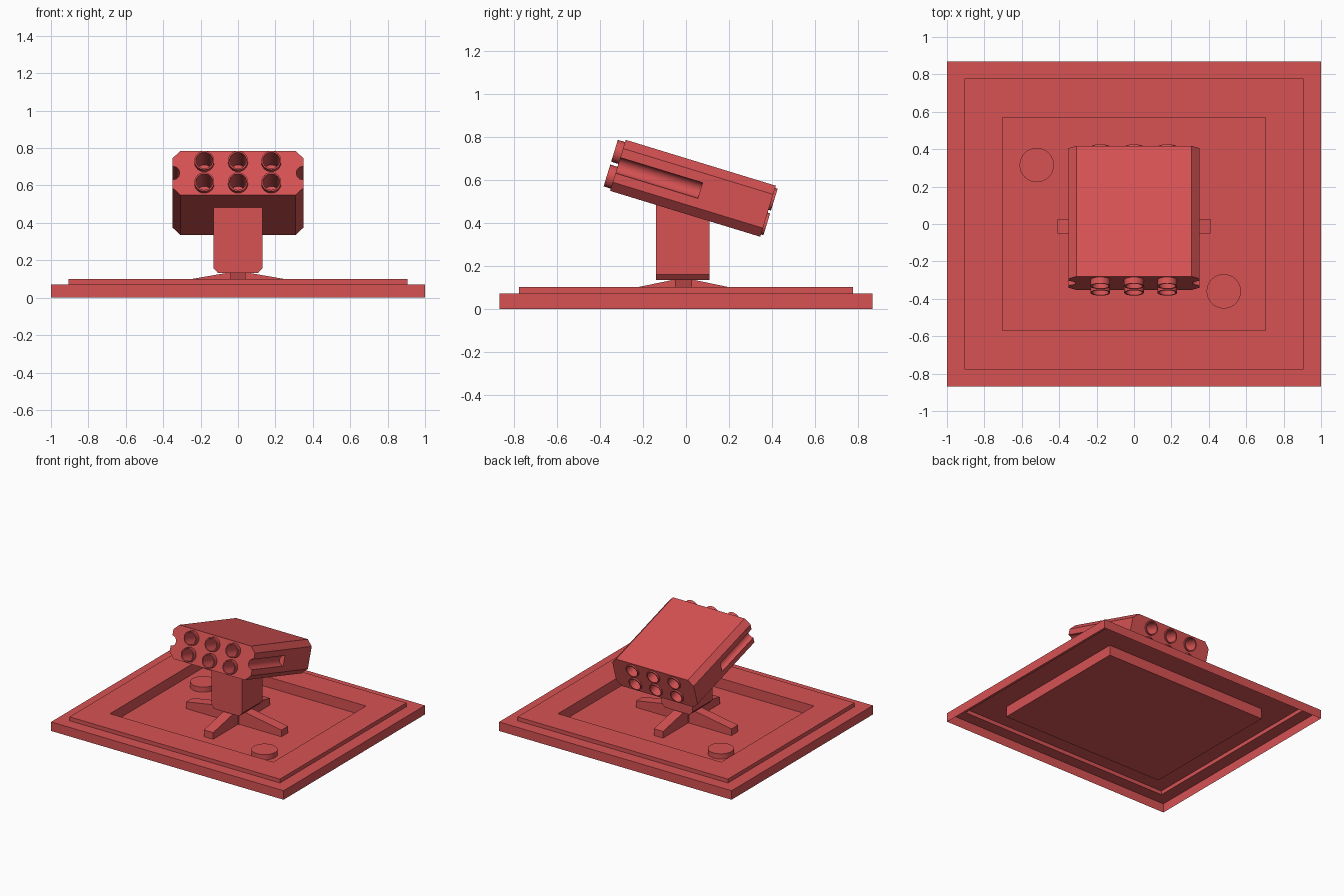
import bpy, bmesh, math
from mathutils import Matrix, Vector

cube = bpy.data.objects.get("Cube")
if cube:
    bpy.data.objects.remove(cube, do_unlink=True)

red = bpy.data.materials.new("coral_red")
red.use_nodes = True
colour = (0.68, 0.085, 0.088, 1)
red.diffuse_color = colour
red.node_tree.nodes["Principled BSDF"].inputs["Base Color"].default_value = colour


def finish(name, bm, smooth=False, fix_normals=True):
    if fix_normals:
        bmesh.ops.recalc_face_normals(bm, faces=bm.faces)
    mesh = bpy.data.meshes.new(name)
    bm.to_mesh(mesh)
    bm.free()
    mesh.materials.append(red)
    obj = bpy.data.objects.new(name, mesh)
    bpy.context.collection.objects.link(obj)
    if smooth:
        bpy.ops.object.select_all(action="DESELECT")
        obj.select_set(True)
        bpy.context.view_layer.objects.active = obj
        bpy.ops.object.shade_smooth_by_angle(angle=math.radians(35))
    return obj


def extrude_profile(bm, points, offset):
    """Closed prism from a flat outline swept along offset."""
    face = bm.faces.new([bm.verts.new(p) for p in points])
    result = bmesh.ops.extrude_face_region(bm, geom=[face], use_keep_orig=True)
    moved = [g for g in result["geom"] if isinstance(g, bmesh.types.BMVert)]
    bmesh.ops.translate(bm, vec=offset, verts=moved)


def rod(bm, x, z, y0, y1, radius, sides=24):
    """Closed cylinder lying along y."""
    place = Matrix.Translation((x, (y0 + y1) / 2, z)) @ Matrix.Rotation(math.pi / 2, 4, "X")
    bmesh.ops.create_cone(bm, cap_ends=True, segments=sides, radius1=radius,
                          radius2=radius, depth=abs(y1 - y0), matrix=place)


# Base: thin stepped shell with a sunken floor, open underneath
FLOOR = 0.02
bm = bmesh.new()
rings = []
for hx, hy, z in [(1, 0.868, 0), (1, 0.868, 0.07), (0.905, 0.777, 0.07),
                  (0.905, 0.777, 0.1), (0.702, 0.57, 0.1), (0.702, 0.57, FLOOR)]:
    rings.append([bm.verts.new((sx * hx, sy * hy, z))
                  for sx, sy in ((-1, -1), (1, -1), (1, 1), (-1, 1))])
for low, high in zip(rings, rings[1:]):
    for i in range(4):
        j = (i + 1) % 4
        bm.faces.new((low[i], low[j], high[j], high[i]))
bm.faces.new(rings[-1])
finish("stepped_base", bm, fix_normals=False)

# Round pads on the sunken floor
for name, x, y in (("rear_pad", -0.52, 0.315), ("front_pad", 0.48, -0.36)):
    bm = bmesh.new()
    bmesh.ops.create_cone(bm, cap_ends=True, segments=32, radius1=0.092, radius2=0.092,
                          depth=0.04, matrix=Matrix.Translation((x, y, FLOOR + 0.02)))
    finish(name, bm, smooth=True)

# Four sloping feet around a square hub
CENTRE_Y = -0.012
HUB = 0.045
bm = bmesh.new()
bmesh.ops.create_cube(bm, size=1, matrix=Matrix.Translation((0, CENTRE_Y, (FLOOR + 0.135) / 2))
                      @ Matrix.Diagonal((2 * HUB, 2 * HUB, 0.135 - FLOOR, 1)))
finish("hub", bm)
for name, turn, reach in (("left_foot", 0, 0.41), ("rear_foot", 1, 0.35),
                          ("right_foot", 2, 0.41), ("front_foot", 3, 0.35)):
    bm = bmesh.new()
    outline = [(HUB, -0.04, FLOOR), (reach, -0.04, FLOOR), (reach, -0.04, 0.072), (HUB, -0.04, 0.135)]
    extrude_profile(bm, outline, (0, 0.08, 0))
    bm.transform(Matrix.Translation((0, CENTRE_Y, 0)) @ Matrix.Rotation(turn * math.pi / 2, 4, "Z"))
    finish(name, bm)

# Post with its lower side edges cut off
bm = bmesh.new()
extrude_profile(bm, [(-0.108, -0.14, 0.133), (0.108, -0.14, 0.133), (0.132, -0.14, 0.16),
                     (0.132, -0.14, 0.49), (-0.132, -0.14, 0.49), (-0.132, -0.14, 0.16)],
                (0, 0.25, 0))
finish("post", bm)

# Tilted launcher frame: local y runs front to back
tilt = Matrix.Translation((0, 0.0325, 0.56)) @ Matrix.Rotation(math.radians(-17), 4, "X")
HALF = 0.365
DEPTH = 0.2
spots = [(x, z) for x in (-0.18, 0, 0.178) for z in (-0.06, 0.06)]

# Launcher body: long eight-sided box
bm = bmesh.new()
w, h, c = 0.35, 0.124, 0.042
extrude_profile(bm, [(x, -HALF, z) for x, z in (
    (-w, -h + c), (-w + c, -h), (w - c, -h), (w, -h + c),
    (w, h - c), (w - c, h), (-w + c, h), (-w, h - c))], (0, 2 * HALF, 0))
bm.transform(tilt)
body = finish("launcher_body", bm)

# Cutter for the tube holes and the two side grooves
bm = bmesh.new()
for x, z in spots:
    for side in (-1, 1):
        rod(bm, x, z, side * (HALF + 0.1), side * (HALF - DEPTH), 0.05)
for side in (-1, 1):
    rod(bm, side * w, 0, -HALF - 0.1, 0.035, 0.038)
bm.transform(tilt)
cutter = finish("cutter", bm)
cutter.hide_render = True
cut = body.modifiers.new("cut", "BOOLEAN")
cut.operation = "DIFFERENCE"
cut.solver = "EXACT"
cut.object = cutter
bpy.ops.object.select_all(action="DESELECT")
body.select_set(True)
bpy.context.view_layer.objects.active = body
bpy.ops.object.modifier_apply(modifier=cut.name)
bpy.data.objects.remove(cutter, do_unlink=True)
bpy.ops.object.shade_smooth_by_angle(angle=math.radians(30))


def tube(name, x, z, side, lip):
    """Hollow cup set into a hole, with its rim standing out by lip."""
    bm = bmesh.new()
    rim, inner = side * (HALF + lip), side * (HALF - DEPTH + 0.005)
    loops = []
    for radius, y in ((0.053, side * (HALF - 0.01)), (0.053, rim), (0.045, rim), (0.045, inner)):
        loops.append([bm.verts.new((x + radius * math.cos(a), y, z + radius * math.sin(a)))
                      for a in (2 * math.pi * i / 24 for i in range(24))])
    for a, b in zip(loops, loops[1:]):
        for i in range(24):
            j = (i + 1) % 24
            bm.faces.new((a[i], a[j], b[j], b[i]))
    bm.faces.new(loops[-1])
    # make the outer wall face outward
    bm.normal_update()
    first = next(iter(bm.faces))
    if first.normal.dot(first.calc_center_median() - Vector((x, 0, z))
                        - Vector((0, first.calc_center_median().y, 0))) < 0:
        bmesh.ops.reverse_faces(bm, faces=bm.faces)
    bm.transform(tilt)
    finish(name, bm, smooth=True, fix_normals=False)


# Tubes at both ends of the launcher
for n, (x, z) in enumerate(spots, 1):
    tube(f"front_tube_{n}", x, z, -1, 0.035)
    tube(f"rear_tube_{n}", x, z, 1, 0.012)
